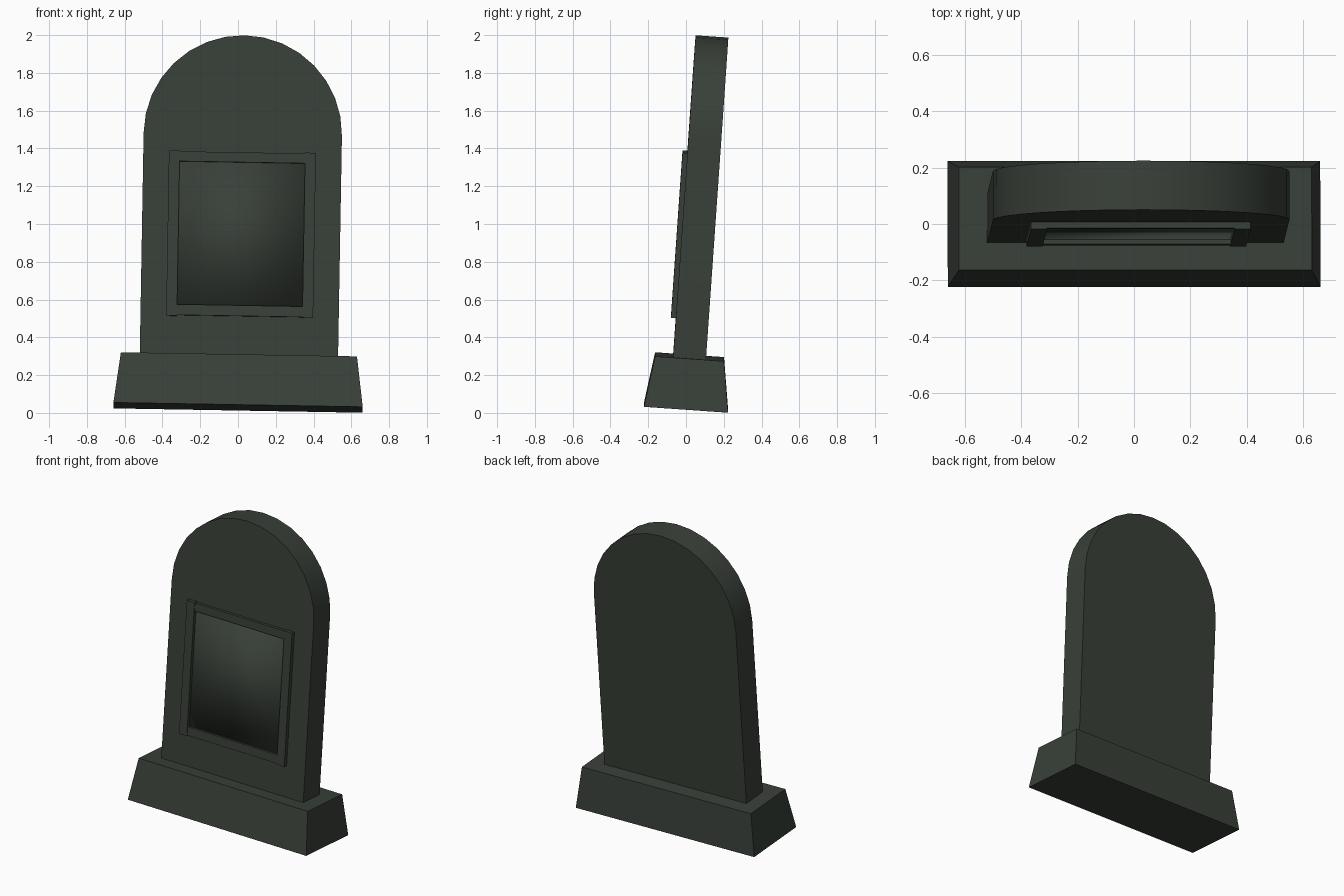
import bpy, bmesh, math
from mathutils import Matrix

if "Cube" in bpy.data.objects:
    bpy.data.objects.remove(bpy.data.objects["Cube"])

# One dark green-grey stone colour
stone = bpy.data.materials.new("dark_stone")
stone.diffuse_color = (0.040, 0.050, 0.040, 1)
stone.use_nodes = True
stone.node_tree.nodes["Principled BSDF"].inputs["Base Color"].default_value = stone.diffuse_color

# The whole monument leans back and rolls slightly to its right
LEAN = (Matrix.Translation((0, 0, 0.028))
        @ Matrix.Rotation(math.radians(1), 4, 'Y')
        @ Matrix.Rotation(math.radians(-4), 4, 'X'))


def add(name, bm, smooth=None):
    bmesh.ops.recalc_face_normals(bm, faces=bm.faces)
    me = bpy.data.meshes.new(name)
    bm.to_mesh(me)
    bm.free()
    me.materials.append(stone)
    ob = bpy.data.objects.new(name, me)
    bpy.context.collection.objects.link(ob)
    ob.matrix_world = LEAN
    if smooth:
        bpy.ops.object.select_all(action='DESELECT')
        ob.select_set(True)
        bpy.context.view_layer.objects.active = ob
        bpy.ops.object.shade_smooth_by_angle(angle=math.radians(smooth))
    return ob


def box(name, x0, x1, y0, y1, z0, z1, taper=(1, 1), smooth=None):
    """Box between limits; taper scales the top face in x and y."""
    bm = bmesh.new()
    bmesh.ops.create_cube(bm, size=1)
    for v in bm.verts:
        tx, ty = taper if v.co.z > 0 else (1, 1)
        v.co = ((x0 + x1) / 2 + v.co.x * (x1 - x0) * tx,
                (y0 + y1) / 2 + v.co.y * (y1 - y0) * ty,
                (z0 + z1) / 2 + v.co.z * (z1 - z0))
    return add(name, bm, smooth)


# Tapered plinth
box("plinth", -0.66, 0.66, -0.223, 0.223, 0, 0.27, taper=(0.947, 0.82))

# Round-topped slab: straight sides and a half circle, extruded in depth
R, HALF, SPRING, SEG = 0.525, 0.087, 1.445, 16
outline = [(-R, 0.26), (R, 0.26)]
outline += [(R * math.cos(math.pi * i / SEG), SPRING + R * math.sin(math.pi * i / SEG))
            for i in range(SEG + 1)]
bm = bmesh.new()
face = bm.faces.new([bm.verts.new((x, -HALF, z)) for x, z in outline])
ext = bmesh.ops.extrude_face_region(bm, geom=[face])
bmesh.ops.translate(bm, vec=(0, 2 * HALF, 0),
                    verts=[g for g in ext["geom"] if isinstance(g, bmesh.types.BMVert)])
add("slab", bm, smooth=30)

# Inscription panel set between the frame bars
box("panel", -0.335, 0.335, -0.092, -0.08, 0.50, 1.33, smooth=100)

# Frame: two upright bars standing slightly proud of two cross bars
for side, s in (("left", -1), ("right", 1)):
    xs = sorted((s * 0.332, s * 0.389))
    box(f"frame_upright_{side}", *xs, -0.113, -0.08, 0.475, 1.351)
for level, z0, z1 in (("bottom", 0.479, 0.535), ("top", 1.295, 1.347)):
    box(f"frame_bar_{level}", -0.335, 0.335, -0.109, -0.08, z0, z1)
